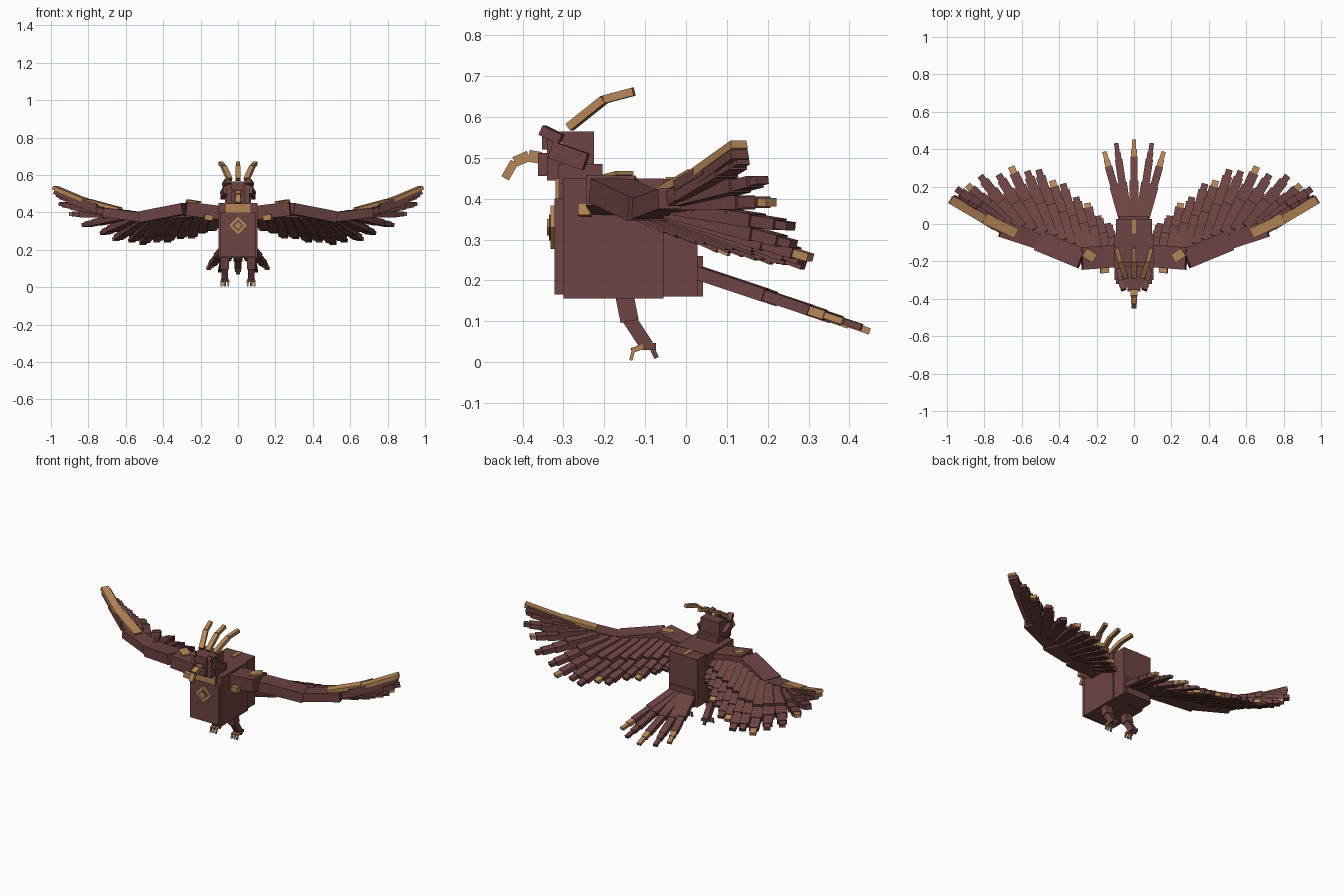
import bpy, math
from mathutils import Vector, Matrix

old = bpy.data.objects.get("Cube")
if old:
    bpy.data.objects.remove(old, do_unlink=True)


def material(name, rgb):
    m = bpy.data.materials.new(name)
    m.use_nodes = True
    m.diffuse_color = (*rgb, 1)
    m.node_tree.nodes["Principled BSDF"].inputs["Base Color"].default_value = (*rgb, 1)
    return m


maroon = material("maroon", (0.155, 0.058, 0.056))
gold = material("gold", (0.47, 0.24, 0.095))
olive = material("olive gold", (0.2, 0.115, 0.04))

FACES = [(0, 1, 3, 2), (4, 6, 7, 5), (0, 4, 5, 1), (2, 3, 7, 6), (0, 2, 6, 4), (1, 5, 7, 3)]


def block(name, center, axes, mat):
    """Box from a centre and three half-axis vectors."""
    c = Vector(center)
    verts = [c + i * axes[0] + j * axes[1] + k * axes[2]
             for i in (-1, 1) for j in (-1, 1) for k in (-1, 1)]
    me = bpy.data.meshes.new(name)
    me.from_pydata(verts, [], FACES)
    me.materials.append(mat)
    ob = bpy.data.objects.new(name, me)
    bpy.context.collection.objects.link(ob)
    return ob


def box(name, x, y, z, mat=maroon):
    """Upright box from its ranges."""
    r = (x, y, z)
    half = [Vector([(r[a][1] - r[a][0]) / 2 if a == b else 0 for b in range(3)]) for a in range(3)]
    return block(name, [(a + b) / 2 for a, b in r], half, mat)


def beam(name, p, q, width, thick, mat=maroon):
    """Box running from p to q, its width kept level."""
    p, q = Vector(p), Vector(q)
    d = (q - p) / 2
    side = d.cross(Vector((0, 0, 1))).normalized()
    up = side.cross(d).normalized()
    return block(name, (p + q) / 2, (d, side * width / 2, up * thick / 2), mat)


def along(points, t):
    """Point at fraction t of a polyline."""
    f = t * (len(points) - 1)
    i = min(int(f), len(points) - 2)
    return Vector(points[i]).lerp(Vector(points[i + 1]), f - i)


def flip(p, s):
    return Vector((p[0] * s, p[1], p[2]))


# Body
box("body", (-0.105, 0.105), (-0.3, -0.055), (0.155, 0.45))
box("chest_plate", (-0.095, 0.095), (-0.322, -0.28), (0.165, 0.4))
box("back_body", (-0.095, 0.095), (-0.07, 0.028), (0.16, 0.448))
box("rump", (-0.08, 0.08), (0, 0.042), (0.16, 0.26))
box("neck", (-0.07, 0.07), (-0.312, -0.205), (0.4, 0.485))
box("collar", (-0.07, 0.07), (-0.32, -0.311), (0.4, 0.45), gold)
box("back_stripe", (-0.012, 0.012), (-0.05, 0.024), (0.448, 0.453), gold)

# Chest emblem: nested diamonds
for i, (size, mat) in enumerate([(0.075, gold), (0.045, maroon), (0.028, gold)]):
    h = size / 2 * math.sqrt(0.5)
    y = -0.327 - 0.004 * i
    beam("chest_diamond", (-h, y, 0.33 - h), (h, y, 0.33 + h), 0.01, size, mat)

# Head
box("head", (-0.062, 0.062), (-0.34, -0.225), (0.445, 0.565))
box("face", (-0.035, 0.035), (-0.362, -0.33), (0.455, 0.512))
box("forehead", (-0.035, 0.035), (-0.353, -0.33), (0.52, 0.565))
beak = [(0, -0.355, 0.5), (0, -0.385, 0.505), (0, -0.42, 0.49), (0, -0.443, 0.45)]
for p, q, w in zip(beak, beak[1:], (0.036, 0.032, 0.026)):
    beam("beak", p, q, w, w * 0.8, gold)
for s in (-1, 1):
    beam("brow", (s * 0.055, -0.352, 0.568), (s * 0.07, -0.305, 0.545), 0.03, 0.025)
    beam("cheek_feather", (s * 0.066, -0.33, 0.52), (s * 0.082, -0.245, 0.49), 0.025, 0.042)
    box("eye", sorted((s * 0.061, s * 0.066)), (-0.325, -0.3), (0.525, 0.54), gold)

# Crest, darker on the faces turned back
for s in (-1, 0, 1):
    path = [(s * 0.045, -0.285, 0.575), (s * 0.075, -0.2, 0.643), (s * 0.093, -0.128, 0.662)]
    for p, q, w in zip(path, path[1:], (0.028, 0.022)):
        ob = beam("crest_feather", p, q, w, 0.02, gold)
        ob.data.materials.append(olive)
        for f in ob.data.polygons:
            f.material_index = int(f.normal.z > 0.5)

# Wings
ARM = [(0.08, -0.17, 0.395), (0.28, -0.185, 0.42), (0.51, -0.09, 0.375),
       (0.71, -0.025, 0.4), (0.97, 0.13, 0.515)]
ROOTS = [(0.12, -0.15, 0.38), (0.2, -0.14, 0.39), (0.28, -0.14, 0.39), (0.37, -0.1, 0.38),
         (0.46, -0.06, 0.37), (0.56, -0.03, 0.37), (0.68, 0, 0.39), (0.74, 0, 0.41)]
TIPS = [(0.14, 0, 0.31), (0.24, 0.1, 0.27), (0.36, 0.2, 0.25), (0.48, 0.28, 0.235),
        (0.61, 0.315, 0.24), (0.76, 0.28, 0.29), (0.92, 0.22, 0.4), (0.98, 0.15, 0.5)]
COUNT = 14
for s in (-1, 1):
    for p, q, w, t in zip(ARM, ARM[1:], (0.12, 0.11, 0.09, 0.05), (0.075, 0.06, 0.05, 0.035)):
        beam("wing_arm", flip(p, s), flip(q, s), w, t)
    # Flight feathers, stepping narrower toward the tip
    for i in range(COUNT):
        t = i / (COUNT - 1)
        r, e = flip(along(ROOTS, t), s), flip(along(TIPS, t), s)
        if i % 2:
            e = r.lerp(e, 0.93)
        lift = Vector((0, 0, 0.022))
        beam("covert_feather", r + lift, r.lerp(e, 0.5) + lift, 0.07, 0.025)
        beam("feather_base", r, r.lerp(e, 0.7), 0.066, 0.034)
        beam("feather_blade", r.lerp(e, 0.6), r.lerp(e, 0.9), 0.052, 0.028)
        beam("feather_tip", r.lerp(e, 0.85), e, 0.036, 0.02, gold if i % 3 == 2 else maroon)
    # Gold leading edge
    for p, q, w in [((0.63, -0.05, 0.416), (0.8, 0.03, 0.462), 0.055),
                    ((0.76, 0.0, 0.44), (0.98, 0.13, 0.533), 0.045)]:
        beam("leading_edge", flip(p, s), flip(q, s), w, 0.02, gold)
    # Shoulder ornaments
    beam("shoulder_gem", (s * 0.21, -0.185, 0.454), (s * 0.265, -0.15, 0.463), 0.05, 0.01, gold)
    beam("shoulder_clasp", (s * 0.135, -0.245, 0.37), (s * 0.18, -0.25, 0.375), 0.03, 0.03, gold)

# Tail fan
for x, y, z, tip in [(0, 0.45, 0.075, gold), (0.095, 0.43, 0.085, maroon), (0.158, 0.385, 0.1, gold)]:
    for s in ((-1, 1) if x else (1,)):
        r, e = Vector((s * x * 0.35, 0.02, 0.222)), Vector((s * x, y, z))
        beam("tail_base", r, r.lerp(e, 0.48), 0.05, 0.032)
        beam("tail_blade", r.lerp(e, 0.45), r.lerp(e, 0.78), 0.04, 0.026)
        beam("tail_band", r.lerp(e, 0.74), r.lerp(e, 0.88), 0.032, 0.022, tip)
        beam("tail_tip", r.lerp(e, 0.86), e, 0.024, 0.016, tip)

# Legs and claws
for s in (-1, 1):
    x = s * 0.07
    beam("thigh", (x, -0.152, 0.17), (x, -0.138, 0.1), 0.045, 0.045)
    beam("shin", (x, -0.142, 0.11), (x, -0.095, 0.038), 0.034, 0.034)
    box("foot", (x - 0.02, x + 0.02), (-0.115, -0.073), (0.03, 0.046))
    for dx in (-0.018, 0, 0.018):
        beam("toe", (x + dx * 0.8, -0.105, 0.038), (x + dx, -0.133, 0.028), 0.011, 0.012, gold)
        beam("claw", (x + dx, -0.128, 0.032), (x + dx, -0.135, 0.004), 0.009, 0.008, gold)
    beam("back_claw", (x, -0.085, 0.038), (x, -0.072, 0.01), 0.014, 0.012)
